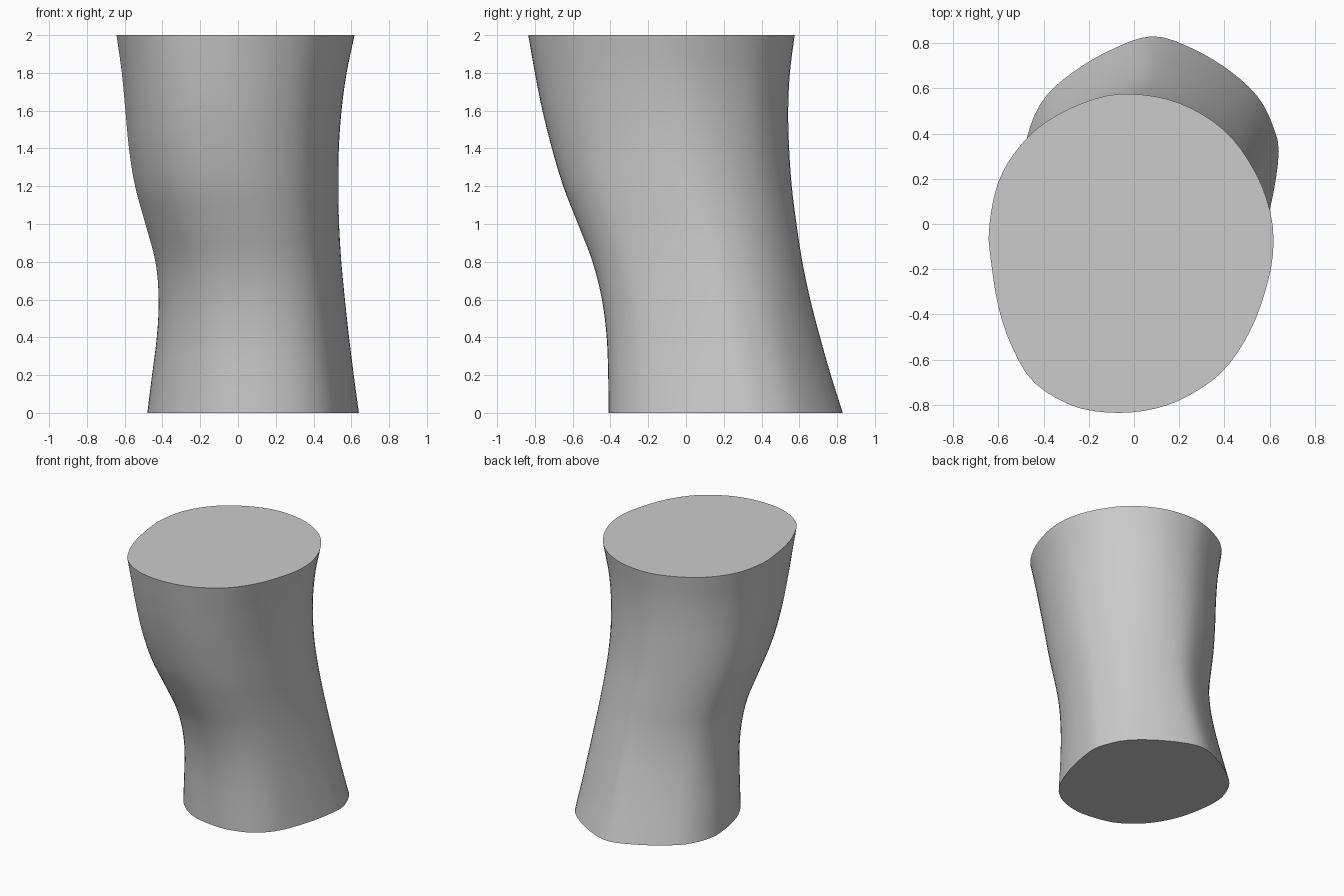
import bpy, bmesh, math

if "Cube" in bpy.data.objects:
    bpy.data.objects.remove(bpy.data.objects["Cube"])

SEG, STEPS = 72, 4

# Bottom and top outlines, counter-clockwise (x, y)
BOTTOM = [(0.64, 0.30), (0.62, 0.42), (0.55, 0.56), (0.42, 0.68), (0.25, 0.78), (0.08, 0.83),
          (-0.10, 0.77), (-0.27, 0.67), (-0.40, 0.55), (-0.47, 0.39), (-0.475, 0.24), (-0.44, 0.04),
          (-0.38, -0.11), (-0.28, -0.25), (-0.12, -0.365), (0.10, -0.41), (0.25, -0.395),
          (0.385, -0.335), (0.50, -0.21), (0.595, 0.04)]
TOP = [(0.62, -0.08), (0.60, 0.08), (0.53, 0.25), (0.40, 0.42), (0.20, 0.54), (-0.02, 0.58),
       (-0.20, 0.55), (-0.40, 0.45), (-0.53, 0.32), (-0.61, 0.17), (-0.645, -0.03), (-0.635, -0.16),
       (-0.605, -0.35), (-0.55, -0.52), (-0.45, -0.69), (-0.27, -0.80), (-0.08, -0.83),
       (0.10, -0.81), (0.25, -0.75), (0.40, -0.64), (0.52, -0.46), (0.595, -0.25)]
# Silhouette limits every 0.2 of height: x min, x max, y min, y max
LIMITS = [(-0.48, 0.64, -0.41, 0.83), (-0.455, 0.613, -0.412, 0.767), (-0.43, 0.588, -0.42, 0.71),
          (-0.42, 0.566, -0.445, 0.658), (-0.437, 0.547, -0.495, 0.616), (-0.49, 0.535, -0.572, 0.585),
          (-0.545, 0.531, -0.65, 0.56), (-0.577, 0.534, -0.71, 0.546), (-0.596, 0.548, -0.76, 0.541),
          (-0.615, 0.575, -0.80, 0.55), (-0.643, 0.617, -0.835, 0.575)]


def spline(a, b, c, d, t):
    """Smooth interpolation between b and c."""
    return [0.5 * (2 * q + (r - p) * t + (2 * p - 5 * q + 4 * r - s) * t * t
                   + (3 * q - p - 3 * r + s) * t ** 3) for p, q, r, s in zip(a, b, c, d)]


def fit(pts, lim):
    """Scale an outline into the given x and y limits."""
    xs, ys = [p[0] for p in pts], [p[1] for p in pts]
    fx = (lim[1] - lim[0]) / (max(xs) - min(xs))
    fy = (lim[3] - lim[2]) / (max(ys) - min(ys))
    return [(lim[0] + (x - min(xs)) * fx, lim[2] + (y - min(ys)) * fy) for x, y in pts]


def unit_outline(pts):
    """Resample an outline at equal angles inside a unit box."""
    n = len(pts)
    dense = [spline(pts[i - 1], pts[i], pts[(i + 1) % n], pts[(i + 2) % n], k / 16)
             for i in range(n) for k in range(16)]
    polar = sorted((math.atan2(y, x) % math.tau, math.hypot(x, y))
                   for x, y in fit(dense, (-1, 1, -1, 1)))
    polar = [(polar[-1][0] - math.tau, polar[-1][1])] + polar + [(polar[0][0] + math.tau, polar[0][1])]
    out = []
    for s in range(SEG):
        a = math.tau * s / SEG
        j = next(i for i in range(1, len(polar)) if polar[i][0] > a)
        (a0, r0), (a1, r1) = polar[j - 1], polar[j]
        r = r0 + (r1 - r0) * (a - a0) / (a1 - a0)
        out.append((r * math.cos(a), r * math.sin(a)))
    return out


# Lofted body: blend the two outlines while following the silhouettes
low, high = unit_outline(BOTTOM), unit_outline(TOP)
ext = lambda e, i: [2 * p - q for p, q in zip(e, i)]
rows = [ext(LIMITS[0], LIMITS[1])] + LIMITS + [ext(LIMITS[-1], LIMITS[-2])]
count = (len(LIMITS) - 1) * STEPS
bm = bmesh.new()
rings = []
for k in range(count + 1):
    i = min(k // STEPS, len(LIMITS) - 2)
    lim = spline(*rows[i:i + 4], k / STEPS - i)
    t = k / count
    w = t * t * (3 - 2 * t)
    mix = [(p[0] + (q[0] - p[0]) * w, p[1] + (q[1] - p[1]) * w) for p, q in zip(low, high)]
    rings.append([bm.verts.new((x, y, 2 * t)) for x, y in fit(mix, lim)])
for a, b in zip(rings, rings[1:]):
    for s in range(SEG):
        n = (s + 1) % SEG
        bm.faces.new((a[s], a[n], b[n], b[s]))

# Flat end caps
bm.faces.new(rings[0][::-1])
bm.faces.new(rings[-1])
mesh = bpy.data.meshes.new("curved_body")
bm.to_mesh(mesh)
bm.free()
body = bpy.data.objects.new("curved_body", mesh)
bpy.context.collection.objects.link(body)
bpy.context.view_layer.objects.active = body
body.select_set(True)
bpy.ops.object.shade_smooth_by_angle(angle=math.radians(40))
